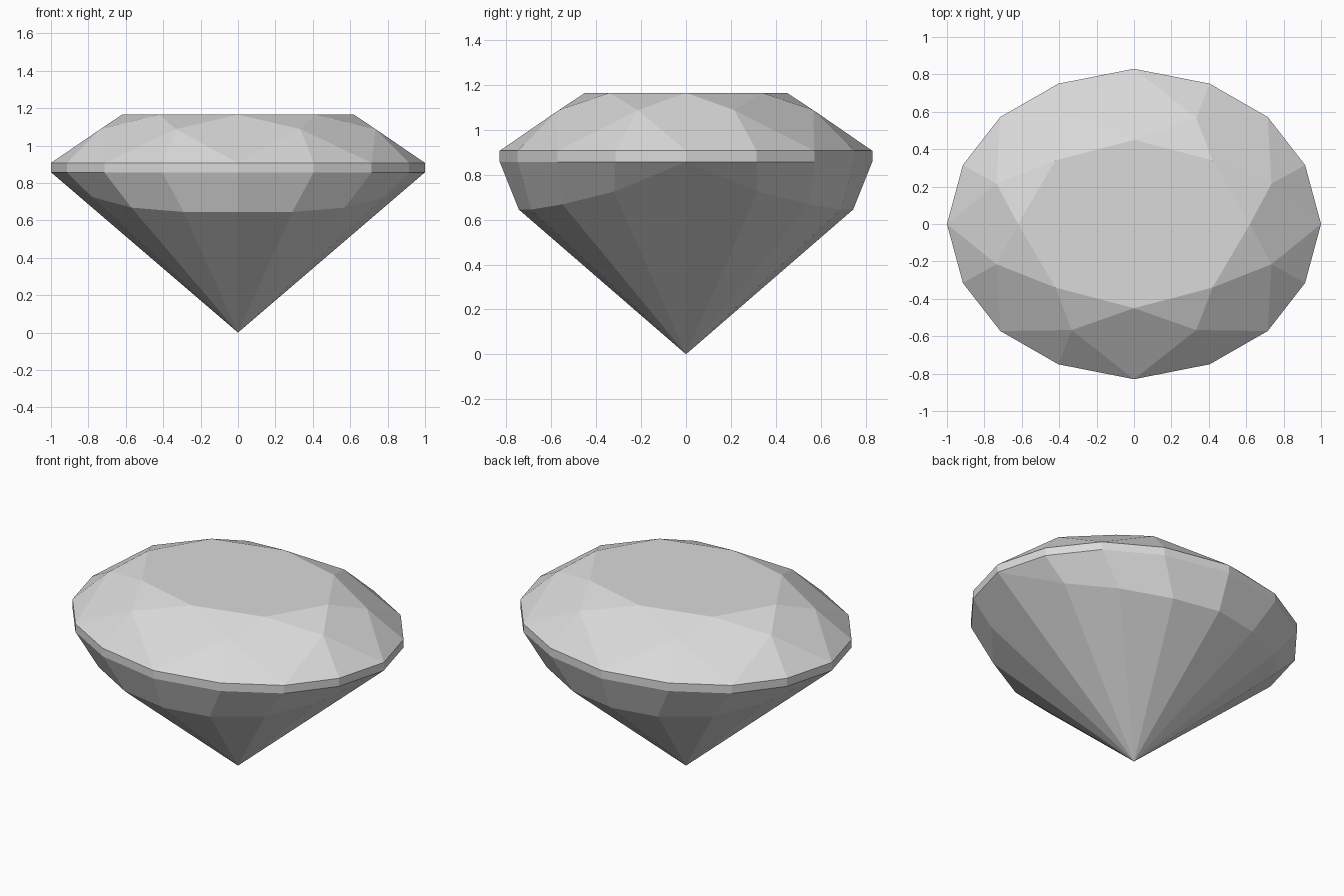
import bpy, bmesh, math

cube = bpy.data.objects.get("Cube")
if cube:
    bpy.data.objects.remove(cube, do_unlink=True)

mat = bpy.data.materials.new("pale_grey")
mat.use_nodes = True
grey = (0.7, 0.7, 0.7, 1)
mat.diffuse_color = grey
mat.node_tree.nodes["Principled BSDF"].inputs["Base Color"].default_value = grey

bm = bmesh.new()


def ring(quarter):
    """Mirror a quarter of a ring to all four sides, ordered by angle."""
    pts = {(sx * x, sy * y, z) for x, y, z in quarter for sx in (1, -1) for sy in (1, -1)}
    pts = sorted(pts, key=lambda p: math.atan2(p[1], p[0]) % math.tau)
    return [bm.verts.new(p) for p in pts]


# Rings from the flat top down to the point
outline = [(1, 0), (0.915, 0.315), (0.715, 0.572), (0.405, 0.75), (0, 0.83)]
table = ring([(0.62, 0, 1.165), (0.42, 0.34, 1.165), (0, 0.45, 1.165)])
star = ring([(0.735, 0.215, 1.088), (0.333, 0.567, 1.088)])
girdle_top = ring([(x, y, 0.907) for x, y in outline])
girdle_low = ring([(x, y, 0.857) for x, y in outline])
belly = ring([(1, 0, 0.857), (0.78, 0.32, 0.725), (0.57, 0.55, 0.668),
              (0.29, 0.69, 0.645), (0, 0.745, 0.645)])
tip = bm.verts.new((0, 0, 0))

# Crown: table, star triangles, kites and girdle triangles
bm.faces.new(table)
for i in range(8):
    j = (i + 1) % 8
    a, b, c = girdle_top[2 * i], girdle_top[2 * i + 1], girdle_top[2 * j]
    bm.faces.new((table[i], star[i], table[j]))
    bm.faces.new((table[i], star[i - 1], a, star[i]))
    bm.faces.new((star[i], a, b))
    bm.faces.new((star[i], b, c))

# Girdle band, belly facets and pavilion
for i in range(16):
    j = (i + 1) % 16
    for upper, lower in ((girdle_top, girdle_low), (girdle_low, belly)):
        bm.faces.new((upper[i], lower[i], lower[j], upper[j]))
    bm.faces.new((belly[i], tip, belly[j]))

bmesh.ops.remove_doubles(bm, verts=bm.verts[:], dist=0.0005)
bmesh.ops.recalc_face_normals(bm, faces=bm.faces[:])

mesh = bpy.data.meshes.new("cut_gem")
bm.to_mesh(mesh)
bm.free()
mesh.materials.append(mat)
gem = bpy.data.objects.new("cut_gem", mesh)
bpy.context.collection.objects.link(gem)
